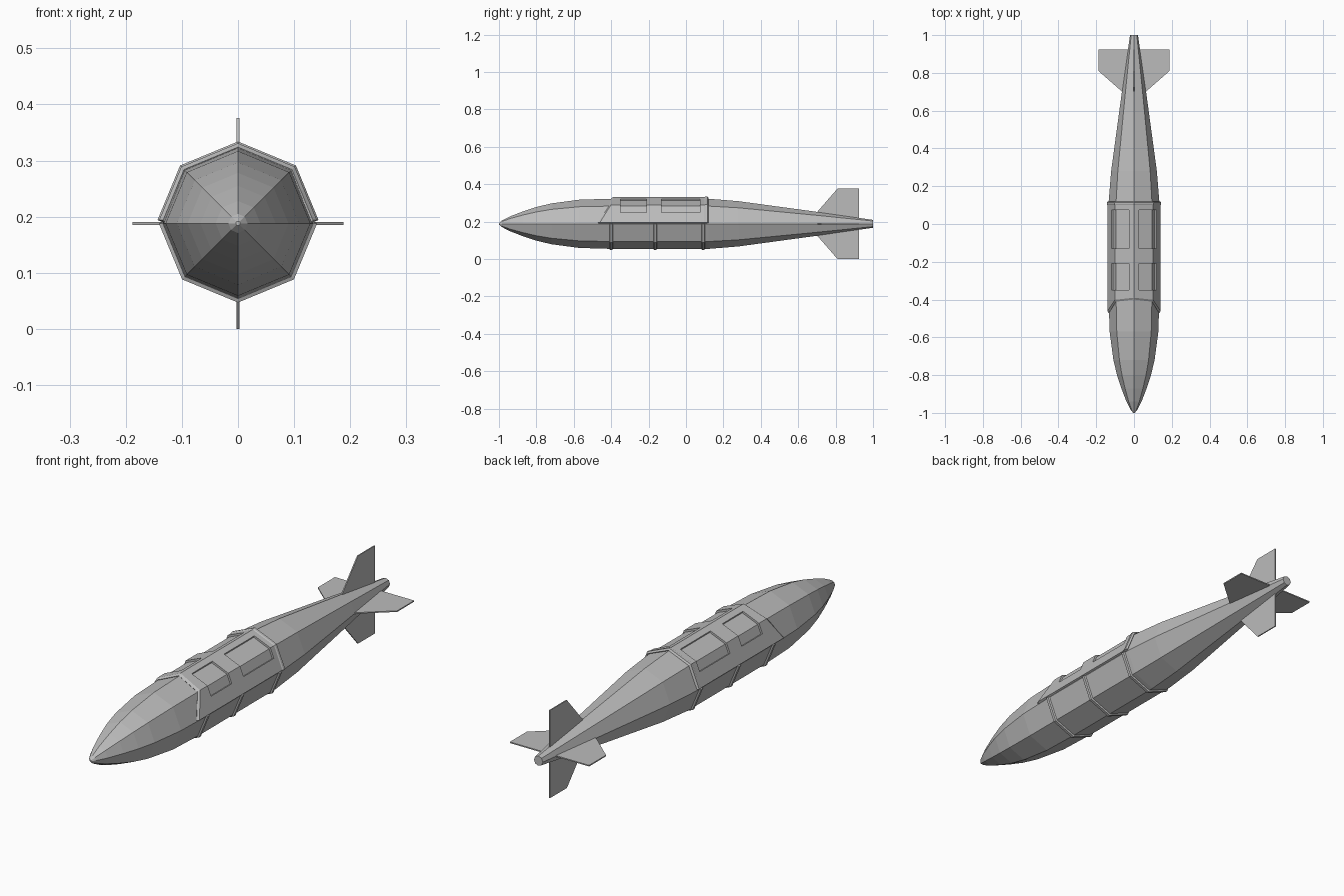
import bpy, bmesh
from math import cos, sin, pi, floor
from mathutils import Matrix

if "Cube" in bpy.data.objects:
    bpy.data.objects.remove(bpy.data.objects["Cube"])

AXIS_Z = 0.188

grey = bpy.data.materials.new("plain grey")
grey.diffuse_color = (0.5, 0.5, 0.5, 1)
grey.use_nodes = True
grey.node_tree.nodes["Principled BSDF"].inputs["Base Color"].default_value = (0.5, 0.5, 0.5, 1)


def octagon(t):
    """Point on a unit octagon; whole numbers of t are its corners."""
    k = floor(t)
    f = t - k
    a, b = k * pi / 4, (k + 1) * pi / 4
    return cos(a) * (1 - f) + cos(b) * f, sin(a) * (1 - f) + sin(b) * f


def finish(name, bm, thickness=0.0):
    mesh = bpy.data.meshes.new(name)
    bm.to_mesh(mesh)
    bm.free()
    mesh.materials.append(grey)
    obj = bpy.data.objects.new(name, mesh)
    obj.location.z = AXIS_Z
    bpy.context.collection.objects.link(obj)
    if thickness:
        mod = obj.modifiers.new("thickness", "SOLIDIFY")
        mod.thickness = thickness
        mod.offset = -1
    return obj


def skin(name, rows, ts, thickness=0.0, skip=None, shift=None, caps=False):
    """Surface through octagonal sections; rows are (y, radius)."""
    bm = bmesh.new()
    grid = []
    for i, (y, r) in enumerate(rows):
        line = []
        for t in ts:
            x, z = octagon(t)
            dy = shift(i, z) if shift else 0
            line.append(bm.verts.new((x * r, y + dy, z * r)))
        grid.append(line)
    for i in range(len(rows) - 1):
        for j in range(len(ts) - 1):
            if skip and skip(i, j):
                continue
            bm.faces.new((grid[i][j], grid[i + 1][j], grid[i + 1][j + 1], grid[i][j + 1]))
    if caps:
        bmesh.ops.remove_doubles(bm, verts=bm.verts, dist=0.0001)
        bmesh.ops.holes_fill(bm, edges=[e for e in bm.edges if e.is_boundary], sides=8)
        bmesh.ops.recalc_face_normals(bm, faces=bm.faces)
    return finish(name, bm, thickness)


# Faceted body from nose to tail
profile = [(-1, 0.004), (-0.985, 0.017), (-0.94, 0.04), (-0.87, 0.067), (-0.8, 0.09),
           (-0.72, 0.109), (-0.57, 0.129), (-0.4, 0.134), (0.12, 0.134), (0.28, 0.121),
           (0.7, 0.064), (1, 0.021)]
skin("body", profile, range(9), caps=True)

# Upper saddle with swept front edge, bevelled ends and four windows
quarter = [0.06, 0.6, 1, 1.75]
columns = quarter + [2] + [4 - t for t in reversed(quarter)]
saddle_rows = [(-0.4, 0.136), (-0.39, 0.143), (-0.35, 0.143), (-0.21, 0.143), (-0.13, 0.143),
               (0.075, 0.143), (0.1, 0.143), (0.104, 0.146), (0.115, 0.146), (0.12, 0.138)]


def sweep(i, z):
    if i > 1:
        return 0
    return -0.075 + 0.09 * z if z < 0.707 else -0.0114 * (1 - z) / 0.293


skin("saddle", saddle_rows, columns, 0.014,
     skip=lambda i, j: i in (2, 4) and j in (1, 2, 5, 6), shift=sweep)

# Straps under the belly
for n, y in enumerate((-0.4, -0.165, 0.092)):
    section = [(y - 0.009, 0.134), (y - 0.006, 0.141), (y + 0.006, 0.141), (y + 0.009, 0.134)]
    skin("belly_strap_%d" % (n + 1), section, [4, 5, 6, 7, 8], 0.008)

# Four tail fins
outline = [(0, 0.7), (0.062, 0.7), (0.188, 0.81), (0.188, 0.925), (0, 0.925)]
for k, name in enumerate(("left_fin", "top_fin", "right_fin", "bottom_fin")):
    bm = bmesh.new()
    face = bm.faces.new([bm.verts.new((x, y, -0.0025)) for x, y in outline])
    new = bmesh.ops.extrude_face_region(bm, geom=[face])["geom"]
    bmesh.ops.translate(bm, vec=(0, 0, 0.005),
                        verts=[g for g in new if isinstance(g, bmesh.types.BMVert)])
    bmesh.ops.recalc_face_normals(bm, faces=bm.faces)
    bm.transform(Matrix.Rotation(-k * pi / 2, 4, "Y"))
    finish(name, bm)
